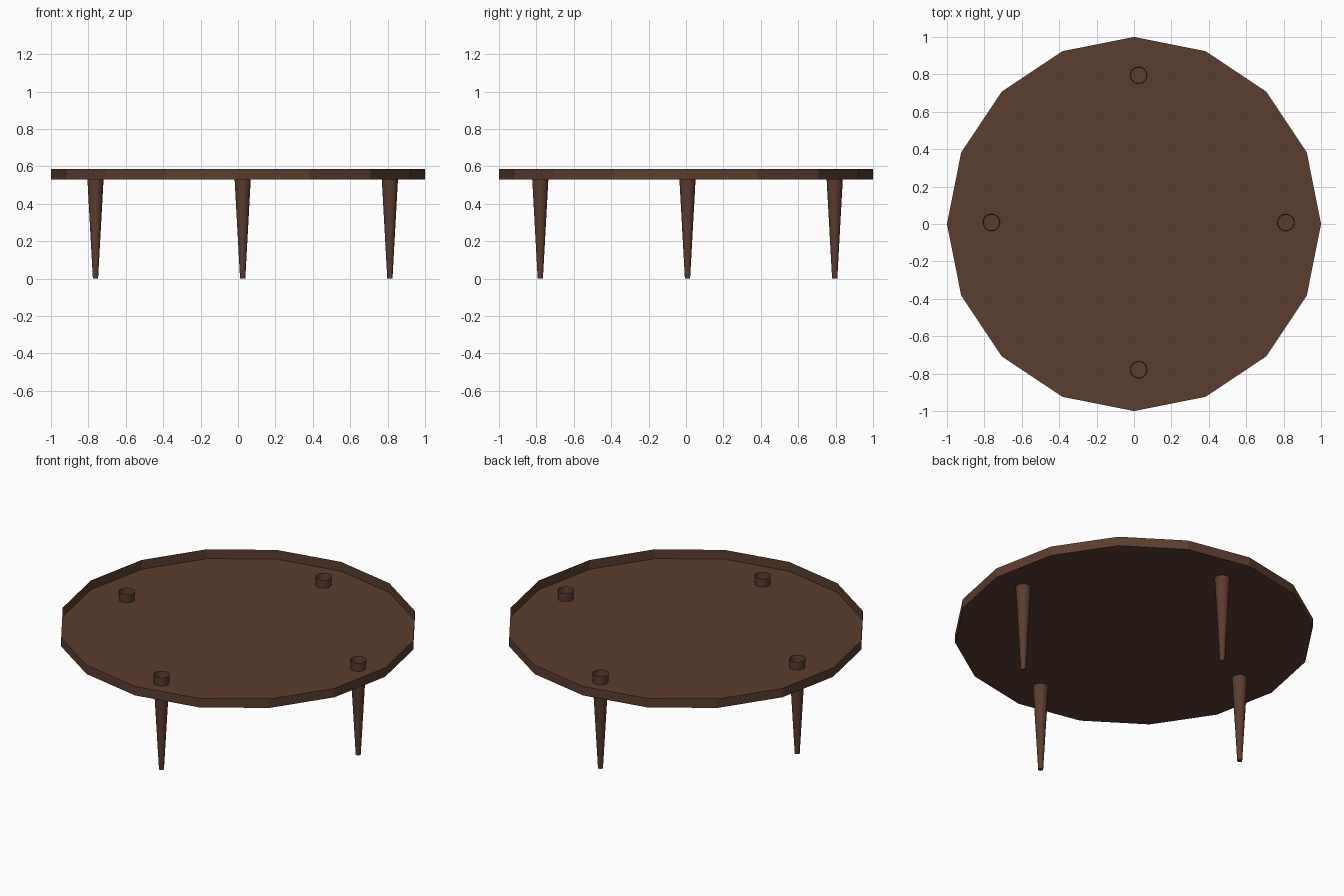
import bpy, bmesh, math

if "Cube" in bpy.data.objects:
    bpy.data.objects.remove(bpy.data.objects["Cube"])

# one dark brown wood colour
wood = bpy.data.materials.new("dark_brown_wood")
wood.diffuse_color = (0.107, 0.047, 0.029, 1)
wood.use_nodes = True
wood.node_tree.nodes["Principled BSDF"].inputs["Base Color"].default_value = wood.diffuse_color


def open_cup(name, sides, r_bottom, r_top, z0, z1, location=(0, 0), smooth=False):
    """Thin tapered shell with a closed bottom and an open top."""
    bm = bmesh.new()
    rings = []
    for r, z in ((r_bottom, z0), (r_top, z1)):
        rings.append([bm.verts.new((r * math.cos(2 * math.pi * i / sides),
                                    r * math.sin(2 * math.pi * i / sides), z))
                      for i in range(sides)])
    low, high = rings
    for i in range(sides):
        j = (i + 1) % sides
        face = bm.faces.new((low[i], low[j], high[j], high[i]))
        face.smooth = smooth
    bm.faces.new(low[::-1])
    mesh = bpy.data.meshes.new(name)
    bm.to_mesh(mesh)
    bm.free()
    mesh.materials.append(wood)
    obj = bpy.data.objects.new(name, mesh)
    obj.location = (location[0], location[1], 0)
    bpy.context.collection.objects.link(obj)
    return obj


# sixteen-sided tray top: floor with a thin raised rim
open_cup("tray_top", 16, 1.0, 1.0, 0.53, 0.587)

# four tapered legs poking through the floor, slightly off centre
CX, CY, REACH = 0.025, 0.008, 0.787
for name, dx, dy in (("right_leg", 1, 0), ("back_leg", 0, 1),
                     ("left_leg", -1, 0), ("front_leg", 0, -1)):
    open_cup(name, 32, 0.014, 0.046, 0.0, 0.582,
             (CX + dx * REACH, CY + dy * REACH), smooth=True)
